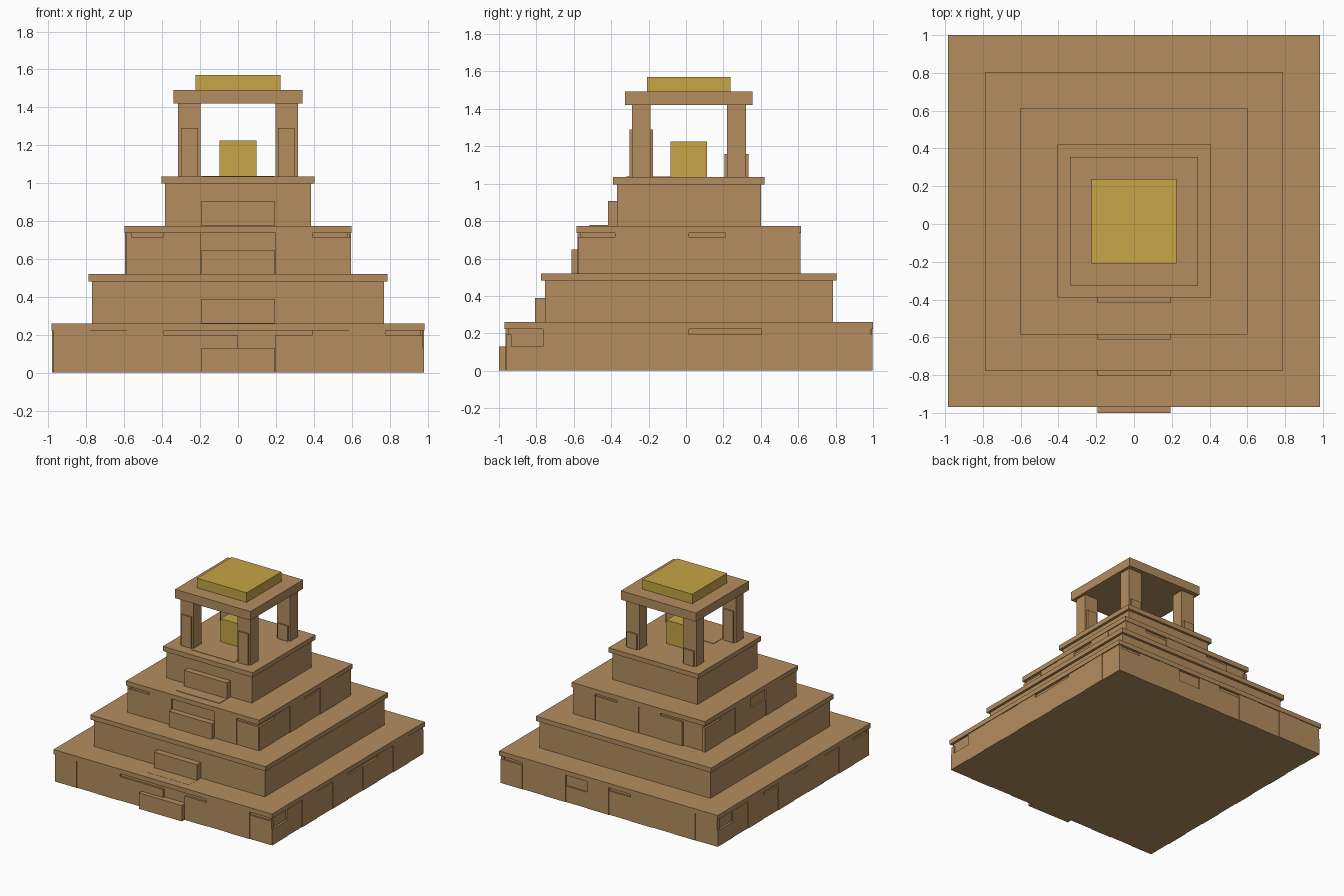
import bpy
from math import pi
from mathutils import Matrix, Vector

old = bpy.data.objects.get("Cube")
if old:
    bpy.data.objects.remove(old)


def material(name, rgb):
    mat = bpy.data.materials.new(name)
    mat.use_nodes = True
    mat.diffuse_color = (*rgb, 1)
    mat.node_tree.nodes["Principled BSDF"].inputs["Base Color"].default_value = (*rgb, 1)
    return mat


SANDSTONE = material("sandstone", (0.456, 0.270, 0.114))
GOLD = material("gold", (0.571, 0.376, 0.061))
CENTRE = 0.015  # the terraces sit slightly back, making room for the stairs


def box(name, low, high, mat=SANDSTONE, turn=0):
    """Box between two corners, turned in quarter turns about the terrace centre."""
    low, high = Vector(low), Vector(high)
    bpy.ops.mesh.primitive_cube_add(size=1)
    ob = bpy.context.object
    ob.name = name
    size, mid = high - low, (low + high) / 2
    place = Matrix.Translation(mid) @ Matrix.Diagonal((*size, 1))
    spin = Matrix.Rotation(turn * pi / 2, 4, "Z")
    ob.data.transform(Matrix.Translation((0, CENTRE, 0)) @ spin @ place)
    ob.data.materials.append(mat)
    return ob


def slab(name, half, bottom, top, mat=SANDSTONE):
    return box(name, (-half, -half, bottom), (half, half, top), mat)


# Four terraces, each a wall with a thin overhanging ledge
terraces = [
    (0.985, 0, 0.26),
    (0.79, 0.26, 0.52),
    (0.6, 0.52, 0.775),
    (0.405, 0.775, 1.035),
]
for i, (half, bottom, top) in enumerate(terraces):
    slab(f"terrace_wall_{i + 1}", half - 0.02, bottom, top - 0.036)
    slab(f"terrace_ledge_{i + 1}", half, top - 0.038, top)

# Facing blocks on two terraces: full, low, half height or missing,
# listed for the front, left, back and right sides
HEIGHTS = {"F": 0.222, "L": 0.195, "H": 0.13}
facings = {
    0: ("FFFLL.LFFL", "HFFFFLLFFF", "LFFHFLFFFF", "HFFLFFFFFL"),
    2: ("LF..FL", "LFFLFF", "FLFFL.", "LFFHFF"),
}
for tier, sides in facings.items():
    half, bottom, top = terraces[tier]
    for turn, pattern in enumerate(sides):
        width = 2 * (half - 0.01) / len(pattern)
        for i, kind in enumerate(pattern):
            if kind in HEIGHTS:
                x = -half + 0.01 + i * width
                out = half - 0.004 - 0.004 * (i % 2)
                box(f"facing_block_{tier + 1}_{turn}_{i}",
                    (x, -out, bottom), (x + width, 0.03 - out, bottom + HEIGHTS[kind]),
                    turn=turn)

# Front stairs, partly sunk into the terraces
RISE = 0.1295
for i in range(8):
    y = -1.015 + i * 0.097
    lip = 0.002 if i % 2 else 0
    box(f"stair_{i + 1}", (-0.193, y, i * RISE),
        (0.193, y + 0.24, (i + 1) * RISE + lip))

# Open shrine: four pillars with thicker lower sleeves, and a roof slab
for sx in (-1, 1):
    for sy in (-1, 1):
        x, y = sx * 0.257, sy * 0.255
        name = ("left" if sx > 0 else "right") + ("_back" if sy > 0 else "_front")
        box(f"pillar_{name}", (x - 0.06, y - 0.05, 1.03), (x + 0.06, y + 0.05, 1.425))
        sleeve = 1.29 if sy < 0 else 1.16
        box(f"pillar_sleeve_{name}", (x - 0.045, y - 0.063, 1.03),
            (x + 0.045, y + 0.063, sleeve))
slab("shrine_roof", 0.34, 1.42, 1.492)

# Gold cap and altar
slab("roof_cap", 0.224, 1.49, 1.57, GOLD)
slab("altar", 0.098, 1.03, 1.225, GOLD)
